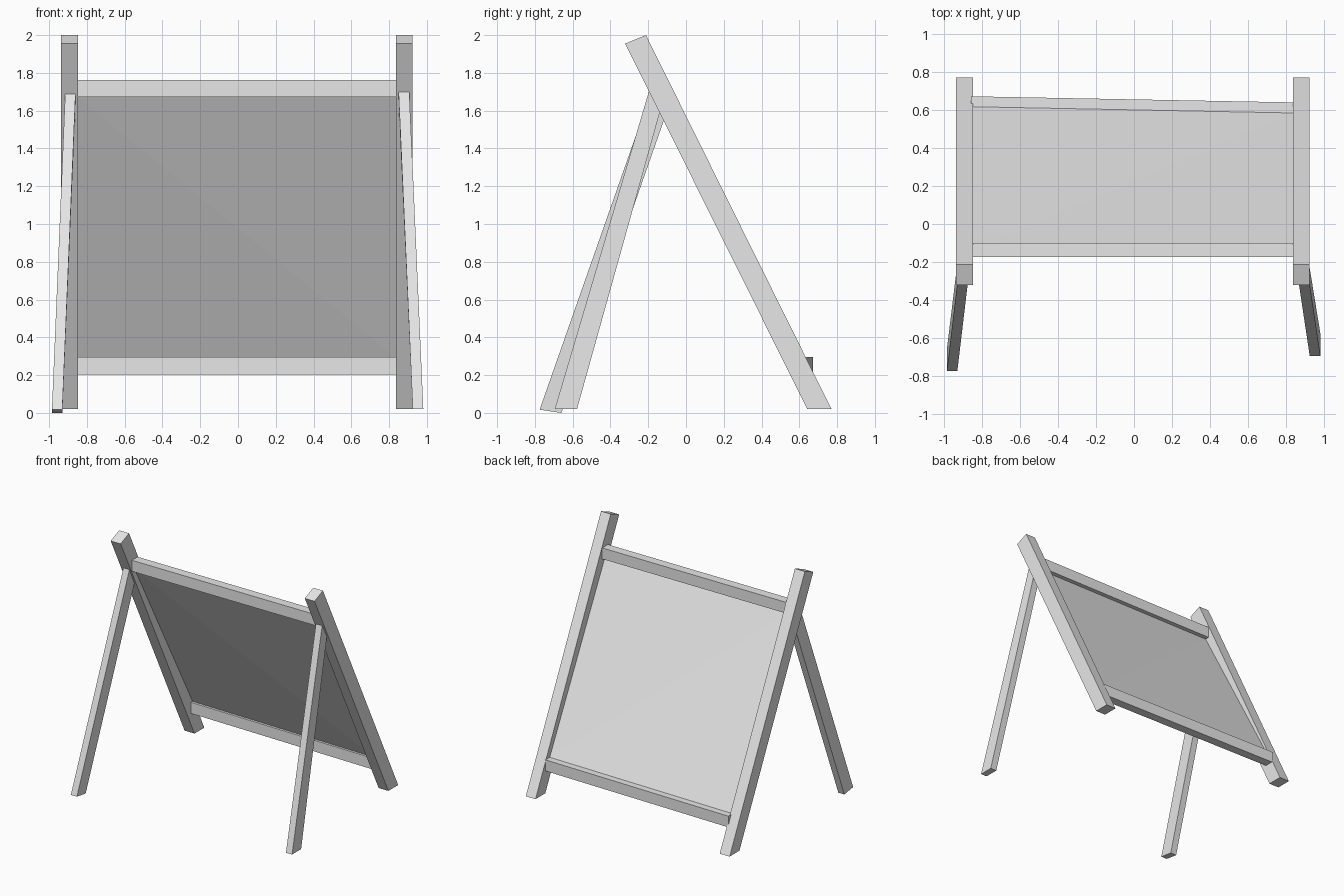
import bpy

if "Cube" in bpy.data.objects:
    bpy.data.objects.remove(bpy.data.objects["Cube"])

grey = bpy.data.materials.new("light_grey")
grey.diffuse_color = (0.8, 0.8, 0.8, 1)
grey.use_nodes = True
grey.node_tree.nodes["Principled BSDF"].inputs["Base Color"].default_value = grey.diffuse_color


def add_mesh(name, verts, faces):
    mesh = bpy.data.meshes.new(name)
    mesh.from_pydata(verts, [], faces)
    mesh.materials.append(grey)
    mesh.update()
    obj = bpy.data.objects.new(name, mesh)
    bpy.context.collection.objects.link(obj)
    return obj


def add_beam(name, start, end):
    """Join two four-cornered end sections into a solid beam."""
    sides = [(i, (i + 1) % 4, (i + 1) % 4 + 4, i + 4) for i in range(4)]
    obj = add_mesh(name, start + end, [(3, 2, 1, 0), (4, 5, 6, 7)] + sides)
    # Keep every face pointing outward
    import bmesh
    bm = bmesh.new()
    bm.from_mesh(obj.data)
    bmesh.ops.recalc_face_normals(bm, faces=bm.faces)
    bm.to_mesh(obj.data)
    bm.free()
    return obj


def section_yz(x, y0, y1, z0, z1):
    return [(x, y0, z0), (x, y1, z0), (x, y1, z1), (x, y0, z1)]


def section_xy(x0, x1, y0, y1, z0, z1):
    """Slice across a leg: z0 at its front edge, z1 at its back edge."""
    return [(x0, y0, z0), (x1, y0, z0), (x1, y1, z1), (x0, y1, z1)]


# Slanted main posts
post_profile = [(0.642, 0.02), (0.77, 0.02), (-0.212, 2.0), (-0.322, 1.955)]
for name, x0, x1 in (("left_post", -0.938, -0.847), ("right_post", 0.836, 0.925)):
    add_beam(name, [(x0, y, z) for y, z in post_profile],
             [(x1, y, z) for y, z in post_profile])

# Cross rails, the lower one slightly skewed
add_beam("top_rail", section_yz(-0.855, -0.175, -0.10, 1.672, 1.763),
         section_yz(0.845, -0.175, -0.10, 1.672, 1.763))
add_beam("bottom_rail", section_yz(-0.857, 0.597, 0.672, 0.203, 0.295),
         section_yz(0.84, 0.565, 0.64, 0.203, 0.295))

# Thin board, folded along its diagonal
add_mesh("board",
         [(-0.85, 0.62, 0.29), (0.84, 0.587, 0.29),
          (0.84, -0.138, 1.675), (-0.85, -0.138, 1.675)],
         [(0, 1, 3), (1, 2, 3)])

# Splayed support legs
add_beam("left_leg", section_xy(-0.985, -0.93, -0.775, -0.66, 0.017, 0.0),
         section_xy(-0.915, -0.86, -0.187, -0.085, 1.692, 1.64))
add_beam("right_leg", section_xy(0.925, 0.981, -0.695, -0.577, 0.02, 0.02),
         section_xy(0.85, 0.907, -0.197, -0.122, 1.70, 1.65))
